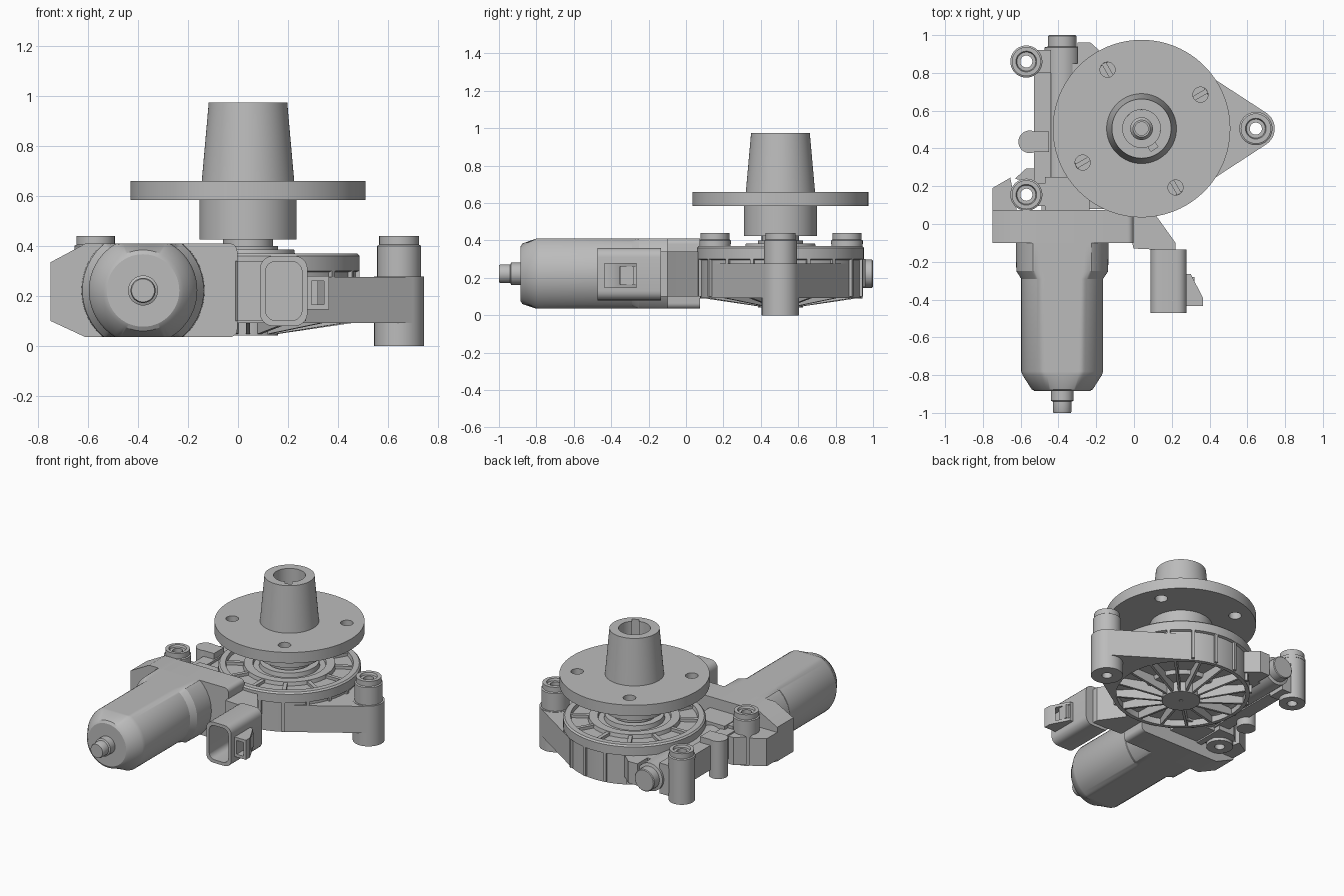
import bpy, bmesh
from math import sin, cos, pi, radians, hypot, atan2, acos
from mathutils import Matrix, Vector

if "Cube" in bpy.data.objects:
    bpy.data.objects.remove(bpy.data.objects["Cube"])

grey = bpy.data.materials.new("cast grey")
grey.use_nodes = True
COLOUR = (0.5, 0.5, 0.5, 1)
grey.diffuse_color = COLOUR
grey.node_tree.nodes["Principled BSDF"].inputs["Base Color"].default_value = COLOUR

HUB = (0.04, 0.505)      # output shaft axis
MOTOR = (-0.38, 0.222)   # motor and worm axis (x, z)
parts = []


def finish(name, bm):
    bmesh.ops.remove_doubles(bm, verts=bm.verts, dist=1e-5)
    bmesh.ops.recalc_face_normals(bm, faces=bm.faces)
    mesh = bpy.data.meshes.new(name)
    bm.to_mesh(mesh)
    bm.free()
    obj = bpy.data.objects.new(name, mesh)
    bpy.context.collection.objects.link(obj)
    mesh.materials.append(grey)
    parts.append(obj)
    return obj


def lathe(name, profile, at, axis="z", closed=False, steps=64, clamp=None):
    """Spin (radius, height) points about z, or about y when axis is 'y'."""
    bm = bmesh.new()
    verts = [bm.verts.new((r, 0, h)) for r, h in profile]
    pairs = list(zip(verts, verts[1:] + verts[:1]))
    edges = [bm.edges.new(p) for p in (pairs if closed else pairs[:-1])]
    bmesh.ops.spin(bm, geom=verts + edges, axis=(0, 0, 1), cent=(0, 0, 0),
                   angle=2 * pi, steps=steps, use_merge=True)
    if axis == "y":
        bmesh.ops.transform(bm, matrix=Matrix.Rotation(-pi / 2, 4, "X"), verts=bm.verts)
        move = (at[0], 0, at[1])
    else:
        move = (at[0], at[1], 0)
    bmesh.ops.translate(bm, vec=move, verts=bm.verts)
    if clamp:
        for v in bm.verts:
            v.co.z = min(max(v.co.z, clamp[0]), clamp[1])
    return finish(name, bm)


def prism(name, pts, lo, hi, axis="z", bevel=0):
    """Extrude an outline: (x, y) along z, or (x, z) along y."""
    bm = bmesh.new()
    place = (lambda a, b, h: (a, b, h)) if axis == "z" else (lambda a, b, h: (a, h, b))
    face = bm.faces.new([bm.verts.new(place(a, b, lo)) for a, b in pts])
    new = bmesh.ops.extrude_face_region(bm, geom=[face])["geom"]
    top = [v for v in new if isinstance(v, bmesh.types.BMVert)]
    bmesh.ops.translate(bm, vec=Vector(place(0, 0, hi - lo)), verts=top)
    if bevel:
        k = 2 if axis == "z" else 1
        along = [e for e in bm.edges if abs(e.verts[0].co[k] - e.verts[1].co[k]) > 1e-4]
        bmesh.ops.bevel(bm, geom=along, offset=bevel, segments=5, profile=0.5, affect="EDGES")
    return finish(name, bm)


def box(name, x0, x1, y0, y1, z0, z1, axis="z", bevel=0):
    if axis == "z":
        return prism(name, [(x0, y0), (x1, y0), (x1, y1), (x0, y1)], z0, z1, "z", bevel)
    return prism(name, [(x0, z0), (x1, z0), (x1, z1), (x0, z1)], y0, y1, "y", bevel)


def cut(obj, cutter):
    mod = obj.modifiers.new("cut", "BOOLEAN")
    mod.operation, mod.object, mod.solver = "DIFFERENCE", cutter, "EXACT"
    bpy.context.view_layer.objects.active = obj
    bpy.ops.object.modifier_apply(modifier=mod.name)
    parts.remove(cutter)
    bpy.data.objects.remove(cutter)


def radial(name, count, outline, width, start=0):
    """Thin plates with an (r, z) outline, repeated round the hub."""
    bm = bmesh.new()
    for i in range(count):
        a = start + 2 * pi * i / count
        m = Matrix.Translation((*HUB, 0)) @ Matrix.Rotation(a, 4, "Z")
        loops = [[bm.verts.new(m @ Vector((r, s * width / 2, z))) for r, z in outline]
                 for s in (-1, 1)]
        for loop in loops:
            bm.faces.new(loop)
        for j in range(len(outline)):
            k = (j + 1) % len(outline)
            bm.faces.new((loops[0][j], loops[0][k], loops[1][k], loops[1][j]))
    return finish(name, bm)


# Drum flange with tapered, bored and keyed spindle
spindle = lathe("flange_spindle", [
    (0.1, 0.425), (0.195, 0.425), (0.195, 0.585), (0.47, 0.585), (0.47, 0.66),
    (0.185, 0.66), (0.157, 0.975), (0.1, 0.975)], HUB, closed=True, steps=96)
for i in range(4):
    a = radians(30 + 90 * i)
    spot = (HUB[0] + 0.36 * cos(a), HUB[1] + 0.36 * sin(a))
    cut(spindle, lathe("hole_cutter", [(0, 0.5), (0.04, 0.5), (0.04, 0.7), (0, 0.7)], spot, steps=32))
key = [(0.08, -0.022), (0.128, -0.022), (0.128, 0.022), (0.08, 0.022)]
turn = Matrix.Rotation(radians(-58), 2)
key = [tuple(turn @ Vector(p) + Vector(HUB)) for p in key]
cut(spindle, prism("key_cutter", key, 0.65, 1.0))

# Output shaft inside the bore
lathe("output_shaft", [(0, 0.3), (0.12, 0.3), (0.12, 0.4), (0.1, 0.4), (0.1, 0.5), (0.06, 0.5),
                       (0.06, 0.72), (0.045, 0.74), (0.035, 0.74), (0.035, 0.71), (0, 0.71)], HUB)

# Round gear housing with grooved lid
lathe("gear_housing", [
    (0, 0.11), (0.22, 0.11), (0.23, 0.135), (0.405, 0.135), (0.405, 0.092), (0.43, 0.092),
    (0.43, 0.295), (0.447, 0.3), (0.447, 0.36), (0.437, 0.37), (0.4, 0.37), (0.395, 0.345),
    (0.29, 0.345), (0.285, 0.37), (0.23, 0.37), (0.225, 0.355), (0.19, 0.355),
    (0.185, 0.385), (0.14, 0.385), (0.14, 0.36), (0, 0.36)], HUB, steps=96)
radial("lid_ribs", 12, [(0.28, 0.34), (0.4, 0.34), (0.4, 0.365), (0.28, 0.365)], 0.025)
radial("wall_ribs", 18, [(0.42, 0.1), (0.446, 0.1), (0.446, 0.3), (0.42, 0.3)], 0.02)
radial("base_ribs", 16, [(0.1, 0.14), (0.42, 0.14), (0.42, 0.092), (0.1, 0.045)], 0.016)
lathe("base_hub", [(0, 0.12), (0.12, 0.12), (0.12, 0.042), (0.012, 0.042), (0.012, 0.05), (0, 0.05)], HUB)


# Screw posts, each a sleeve with a collar
def post(name, x, y, r, base, shoulder, neck):
    lathe(name, [(0.032, base), (r, base), (r, shoulder), (neck, shoulder), (neck, 0.4),
                 (neck - 0.008, 0.405), (neck - 0.008, 0.44), (0.055, 0.44),
                 (0.05, 0.425), (0.032, 0.425)], (x, y), closed=True, steps=40)


post("side_post", 0.645, 0.505, 0.1, 0, 0.278, 0.088)
post("rear_post", -0.57, 0.86, 0.083, 0.09, 0.38, 0.085)
post("front_post", -0.57, 0.155, 0.083, 0.09, 0.38, 0.085)

# Arm tangent to the housing and to the side post, left open round the screw hole
gap = 0.645 - HUB[0]
t = acos((0.43 - 0.1) / gap)
arm = []
for c, r, s in ((HUB[0], 0.43, 1), (0.645, 0.1, 1), (0.645, 0.1, -1), (HUB[0], 0.43, -1)):
    arm.append((c + r * cos(t), HUB[1] + s * r * sin(t)))
side_arm = prism("side_arm", arm, 0.092, 0.276)
cut(side_arm, lathe("arm_cutter", [(0, 0), (0.09, 0), (0.09, 0.5), (0, 0.5)], (0.645, 0.505)))
cut(side_arm, lathe("arm_cutter", [(0, 0), (0.42, 0), (0.42, 0.5), (0, 0.5)], HUB))

# Worm gear tube, its saddle, and the rail between the posts
lathe("worm_tube", [(0, 0), (0.095, 0), (0.095, 0.935), (0.075, 0.94), (0.075, 0.995),
                    (0.07, 1.0), (0, 1.0)], MOTOR, "y")
prism("worm_saddle", [(-0.38, 0.08), (-0.05, 0.08), (-0.2, 0.3), (-0.3, 0.5), (-0.2, 0.75),
                      (-0.14, 0.88), (-0.23, 0.96), (-0.3, 0.96), (-0.3, 0.85), (-0.38, 0.85)], 0.15, 0.3)
box("saddle_block", -0.47, -0.235, 0.06, 0.25, 0.12, 0.335)
rail = prism("post_rail", [(-0.53, 0.15), (-0.44, 0.15), (-0.44, 0.92), (-0.53, 0.92)], 0.14, 0.31)
lathe("rail_boss", [(0, 0.09), (0.06, 0.09), (0.06, 0.35), (0, 0.35)], (-0.552, 0.435), steps=32)
box("boss_web", -0.535, -0.45, 0.38, 0.49, 0.14, 0.35)
for y in (0.86, 0.155):
    box("post_web", -0.51, -0.44, y - 0.06, y + 0.06, 0.12, 0.33)

# Motor mounting block with sloping wing
box("mount_block", -0.62, -0.003, -0.1, 0.075, 0.035, 0.41, "y", 0.03)
wing = [(-0.75, 0.1), (-0.75, 0.335), (-0.61, 0.41), (-0.5, 0.41), (-0.5, 0.035), (-0.61, 0.035)]
prism("mount_wing", wing, -0.1, 0.075, "y")
prism("wing_shelf", [(-0.75, 0.07), (-0.75, 0.19), (-0.655, 0.245), (-0.62, 0.07)], 0.11, 0.3)
prism("wing_gusset", [(-0.63, 0.24), (-0.57, 0.295), (-0.45, 0.295), (-0.45, 0.07), (-0.49, 0.07), (-0.49, 0.2)],
      0.11, 0.3)

# Motor can: round can with flat top and bottom, stepped collar, end bearing
lathe("motor_can", [(0, -0.885), (0.145, -0.885), (0.162, -0.875), (0.21, -0.8), (0.217, -0.78),
                    (0.217, -0.29), (0.243, -0.25), (0.246, -0.1), (0, -0.1)],
      MOTOR, "y", steps=128, clamp=(0.035, 0.41))
lathe("end_bearing", [(0, -1), (0.046, -1), (0.05, -0.992), (0.05, -0.94), (0.06, -0.935), (0.06, -0.88),
                      (0, -0.88)], MOTOR, "y", steps=40)

# Plug socket, its latch and the bracket holding it
socket = box("plug_socket", 0.088, 0.278, -0.472, -0.135, 0.08, 0.36, "y", 0.05)
cut(socket, box("socket_cutter", 0.11, 0.256, -0.6, -0.2, 0.102, 0.338, "y", 0.04))
latch = prism("plug_latch", [(0.27, -0.435), (0.365, -0.435), (0.365, -0.39), (0.3, -0.265), (0.27, -0.265)],
              0.145, 0.28)
cut(latch, box("latch_cutter", 0.295, 0.345, -0.6, -0.2, 0.165, 0.26))
box("latch_catch", 0.27, 0.32, -0.35, -0.28, 0.165, 0.26)
prism("plug_bracket", [(-0.003, -0.13), (0.22, -0.14), (0.22, -0.1), (0.12, 0.04), (0.08, 0.1), (-0.05, 0.1)],
      0.1, 0.34)

# Smooth the round faces, keep the edges crisp
bpy.ops.object.select_all(action="DESELECT")
for obj in parts:
    obj.select_set(True)
bpy.context.view_layer.objects.active = parts[0]
bpy.ops.object.shade_smooth_by_angle(angle=radians(30))
